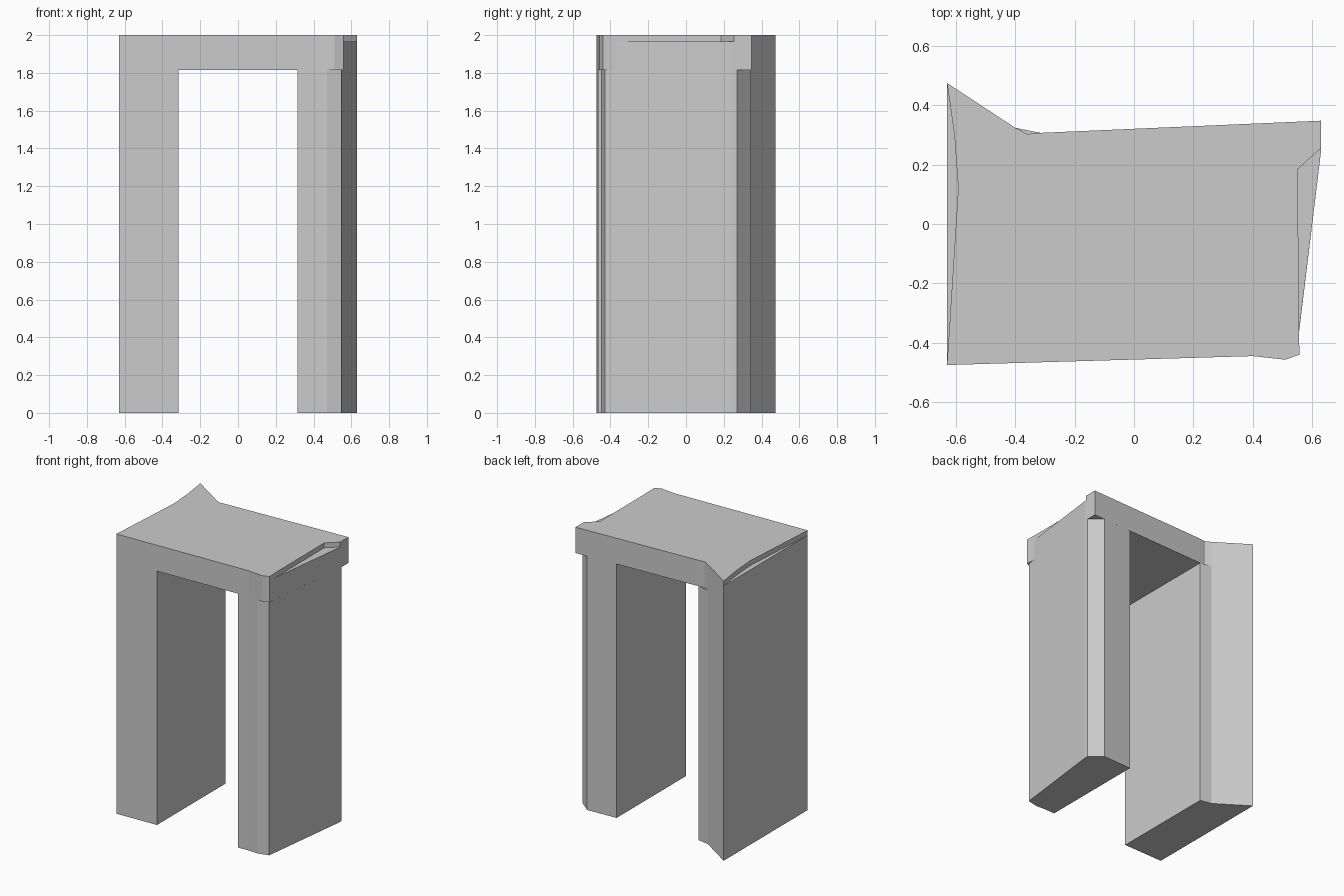
import bpy, bmesh

if "Cube" in bpy.data.objects:
    bpy.data.objects.remove(bpy.data.objects["Cube"])

LEG_TOP, LEDGE, TOP = 1.815, 1.965, 2.0


def prism(name, outline, z0, z1):
    """Extrude a plan outline (counter-clockwise) between two heights."""
    bm = bmesh.new()
    face = bm.faces.new([bm.verts.new((x, y, z0)) for x, y in outline])
    ext = bmesh.ops.extrude_face_region(bm, geom=[face], use_keep_orig=True)
    verts = [v for v in ext["geom"] if isinstance(v, bmesh.types.BMVert)]
    bmesh.ops.translate(bm, verts=verts, vec=(0, 0, z1 - z0))
    bmesh.ops.recalc_face_normals(bm, faces=bm.faces)
    mesh = bpy.data.meshes.new(name)
    bm.to_mesh(mesh)
    bm.free()
    obj = bpy.data.objects.new(name, mesh)
    bpy.context.collection.objects.link(obj)
    return obj


def combine(target, tool, operation):
    """Apply a boolean and discard the tool object."""
    mod = target.modifiers.new(operation.title(), "BOOLEAN")
    mod.object, mod.operation, mod.solver = tool, operation, "EXACT"
    bpy.context.view_layer.objects.active = target
    bpy.ops.object.modifier_apply(modifier=mod.name)
    bpy.data.objects.remove(tool)


# Lintel slab across the opening, with flared back-left corner
arch = prism("stone_arch", [
    (-.63, -.475), (.40, -.445), (.51, -.457), (.558, -.44), (.555, -.37),
    (.63, .245), (.63, .348), (-.315, .307), (-.36, .303), (-.40, .324),
    (-.63, .475)], LEG_TOP, TOP)

# Shallow chipped ledges along both ends of the top
right_chip = prism("right_chip_cutter", [
    (.555, -.37), (.70, -.37), (.70, .317), (.63, .255), (.552, .185)],
    LEDGE, TOP + .1)
left_chip = prism("left_chip_cutter", [
    (-.63, -.475), (-.592, .12), (-.605, .30), (-.63, .475),
    (-.75, .475), (-.75, -.475)], LEDGE, TOP + .1)
for chip in (right_chip, left_chip):
    combine(arch, chip, "DIFFERENCE")

# Legs, with their own bevelled corners
left_leg = prism("left_leg", [
    (-.63, -.475), (-.315, -.4658), (-.315, .307), (-.40, .324),
    (-.63, .475)], 0, LEG_TOP)
right_leg = prism("right_leg", [
    (.315, -.4475), (.40, -.445), (.47, -.449), (.548, -.43),
    (.63, .245), (.63, .27), (.542, .344), (.315, .334)], 0, LEG_TOP)
for leg in (left_leg, right_leg):
    combine(arch, leg, "UNION")
